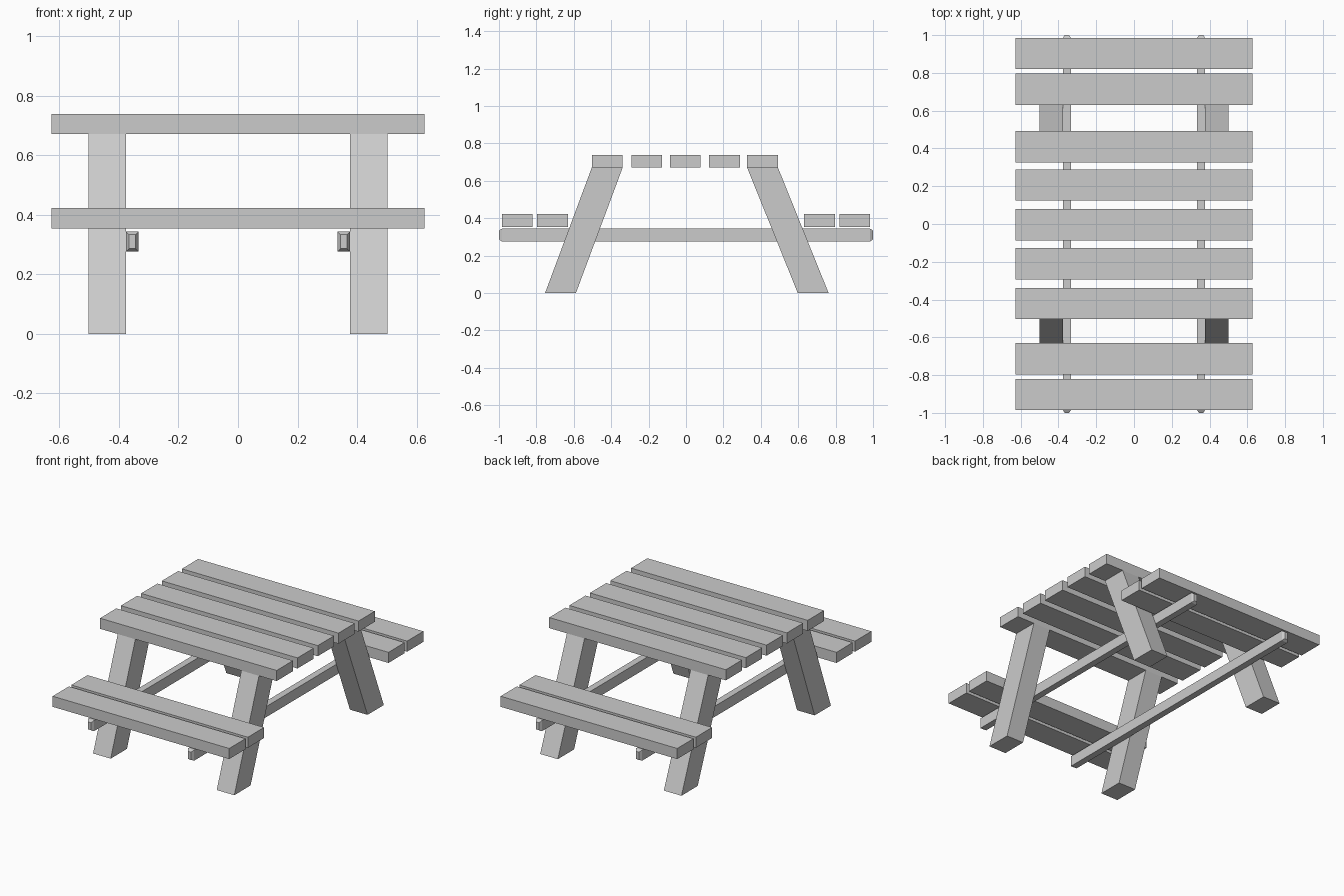
import bpy
import bmesh

# Remove only the default cube
cube = bpy.data.objects.get("Cube")
if cube:
    bpy.data.objects.remove(cube, do_unlink=True)

# Single flat colour
grey = bpy.data.materials.new("plain_grey")
grey.use_nodes = True
colour = (0.6, 0.6, 0.6, 1)
grey.diffuse_color = colour
grey.node_tree.nodes["Principled BSDF"].inputs["Base Color"].default_value = colour


def add_object(name, bm):
    bmesh.ops.recalc_face_normals(bm, faces=bm.faces)
    mesh = bpy.data.meshes.new(name)
    bm.to_mesh(mesh)
    bm.free()
    mesh.materials.append(grey)
    obj = bpy.data.objects.new(name, mesh)
    bpy.context.collection.objects.link(obj)


def box(centre, size):
    bm = bmesh.new()
    bmesh.ops.create_cube(bm, size=1)
    for v in bm.verts:
        v.co = [c + p * s for c, p, s in zip(centre, v.co, size)]
    return bm


PLANK = (1.254, 0.165, 0.068)
TABLE_Z, BENCH_Z = 0.705, 0.388

# Table top planks
table_rows = (-0.421, -0.21, -0.004, 0.206, 0.409)
for i, y in enumerate(table_rows, 1):
    add_object(f"table_plank_{i}", box((0, y, TABLE_Z), PLANK))

# Two bench planks at each end
for end, sign in (("front", -1), ("back", 1)):
    for part, y in (("inner", 0.713), ("outer", 0.902)):
        add_object(f"{end}_bench_{part}_plank",
                   box((0, sign * y, BENCH_Z), PLANK))

LEG_TOP = TABLE_Z - PLANK[2] / 2
for side, sx in (("right", -1), ("left", 1)):
    # Splayed legs: upright boxes sheared outward towards the ground
    for end, foot_y, top_y in (("front", -0.671, table_rows[0]),
                               ("back", 0.68, table_rows[-1])):
        bm = box((sx * 0.439, top_y, LEG_TOP / 2), (0.125, 0.165, LEG_TOP))
        for v in bm.verts:
            v.co.y += (foot_y - top_y) * (1 - v.co.z / LEG_TOP)
        add_object(f"{end}_{side}_leg", bm)

    # Long support beam with chamfered ends
    bm = box((sx * 0.355, 0, 0.31), (0.043, 1.968, 0.068))
    ends = [f for f in bm.faces if abs(f.calc_center_median().y) > 0.9]
    bmesh.ops.inset_individual(bm, faces=ends, thickness=0.014, depth=0.016)
    add_object(f"{side}_support_beam", bm)
